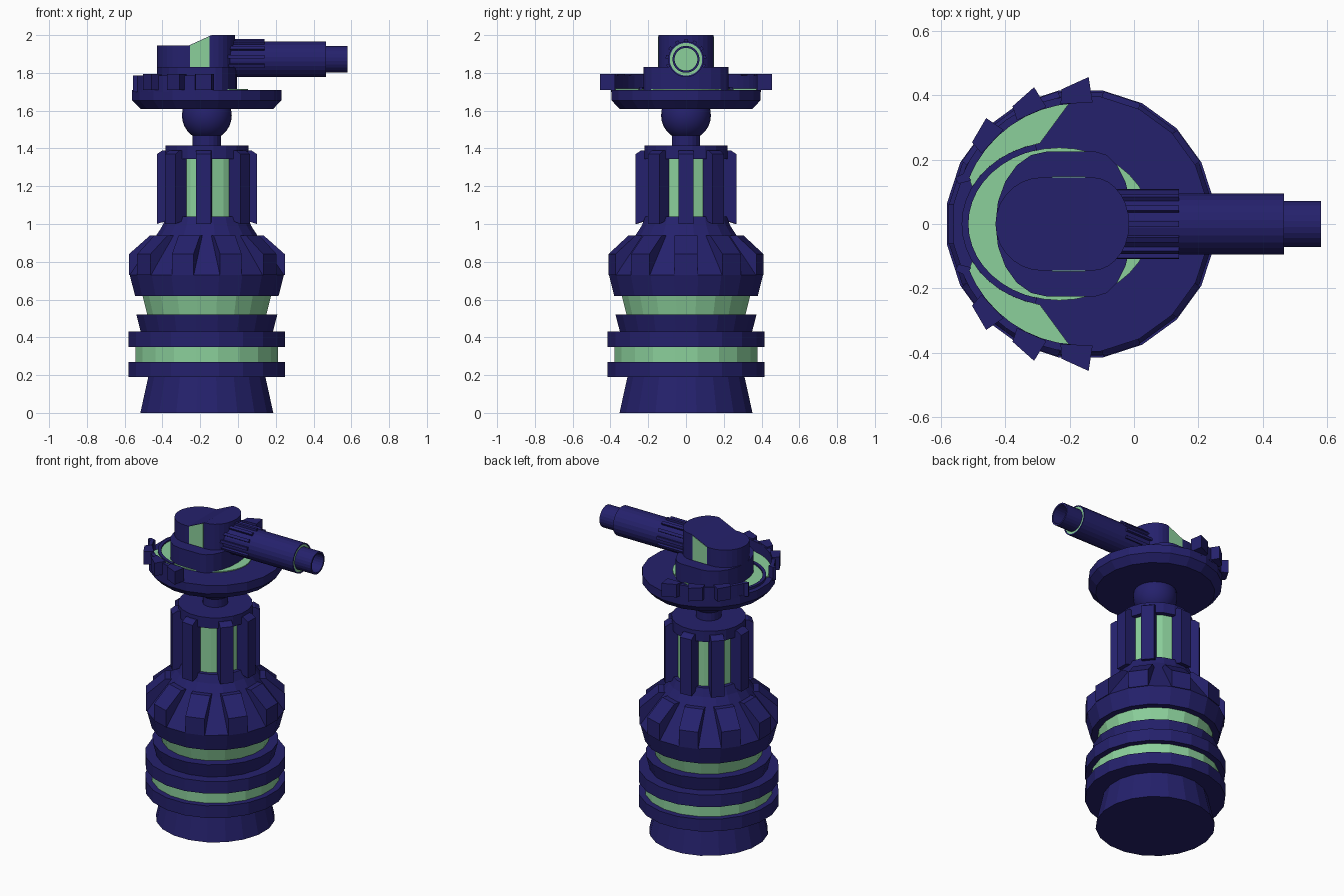
import bpy, bmesh
from math import sin, cos, pi, radians
from mathutils import Matrix, Vector

if "Cube" in bpy.data.objects:
    bpy.data.objects.remove(bpy.data.objects["Cube"])

CX = -0.165   # axis of the tower


def material(name, col):
    m = bpy.data.materials.new(name)
    m.diffuse_color = (*col, 1)
    m.use_nodes = True
    m.node_tree.nodes["Principled BSDF"].inputs["Base Color"].default_value = m.diffuse_color
    return m


NAVY = material("navy", (0.018, 0.015, 0.15))
GREEN = material("green", (0.26, 0.63, 0.33))


def finish(name, bm, mat, smooth=False):
    bmesh.ops.recalc_face_normals(bm, faces=bm.faces)
    me = bpy.data.meshes.new(name)
    bm.to_mesh(me)
    bm.free()
    me.materials.append(mat)
    for p in me.polygons:
        p.use_smooth = smooth
    ob = bpy.data.objects.new(name, me)
    bpy.context.collection.objects.link(ob)
    return ob


def lathe(name, prof, mat, n=20, matrix=Matrix.Translation((CX, 0, 0))):
    """Revolve (radius, height) points; both ends are capped."""
    bm = bmesh.new()
    k = 1 / cos(pi / n)
    rings = [[bm.verts.new(matrix @ Vector((r * k * cos((i + .5) * 2 * pi / n),
                                            r * k * sin((i + .5) * 2 * pi / n), z)))
              for i in range(n)] for r, z in prof]
    for a, b in zip(rings, rings[1:]):
        for i in range(n):
            j = (i + 1) % n
            bm.faces.new((a[i], a[j], b[j], b[i]))
    bm.faces.new(rings[0])
    bm.faces.new(rings[-1])
    return finish(name, bm, mat)


def prism(name, pts, z0, z1, mat, matrix=Matrix()):
    """Extrude a flat outline from z0 to z1."""
    bm = bmesh.new()
    lo = [bm.verts.new(matrix @ Vector((x, y, z0))) for x, y in pts]
    hi = [bm.verts.new(matrix @ Vector((x, y, z1))) for x, y in pts]
    bm.faces.new(lo)
    bm.faces.new(hi)
    for i in range(len(pts)):
        j = (i + 1) % len(pts)
        bm.faces.new((lo[i], lo[j], hi[j], hi[i]))
    return finish(name, bm, mat)


def arc(cx, rx, ry, a0, a1, n):
    return [(cx + rx * cos(radians(a0 + (a1 - a0) * i / n)),
             ry * sin(radians(a0 + (a1 - a0) * i / n))) for i in range(n + 1)]


def around(deg):
    """Radial frame: local x = outward, y = up, z = sideways."""
    stand = Matrix.Rotation(pi / 2, 4, 'X')
    return Matrix.Translation((CX, 0, 0)) @ Matrix.Rotation(radians(deg), 4, 'Z') @ stand


# stacked base
lathe("base_foot", [(.352, 0), (.31, .19)], NAVY)
lathe("lower_ring", [(.415, .19), (.415, .27)], NAVY)
lathe("lower_glow_band", [(.378, .27), (.378, .35)], GREEN)
lathe("middle_ring", [(.415, .35), (.415, .43)], NAVY)
lathe("flared_ring", [(.35, .43), (.373, .52)], NAVY)
lathe("upper_glow_band", [(.315, .52), (.34, .62)], GREEN)
lathe("shoulder", [(.38, .62), (.408, .73), (.28, .92), (.235, .99), (.215, 1.04)], NAVY)

# tapered teeth round the shoulder
for i in range(10):
    prism(f"shoulder_tooth_{i}", [(.38, .73), (.413, .73), (.413, .84), (.30, .94), (.26, .94)],
          -.06, .06, NAVY, around(36 * i))

# column with fins
lathe("column_core", [(.19, 1.04), (.19, 1.35)], GREEN)
lathe("column_cap", [(.22, 1.345), (.22, 1.415)], NAVY)
for i, a in enumerate((0, 40, 94, 137, 180, -137, -94, -40)):
    prism(f"column_fin_{i}", [(.17, 1.03), (.265, 1.0), (.265, 1.37), (.235, 1.39), (.17, 1.39)],
          -.04, .04, NAVY, around(a))

# neck and ball joint
lathe("neck", [(.075, 1.41), (.075, 1.48)], NAVY)
bm = bmesh.new()
bmesh.ops.create_uvsphere(bm, u_segments=24, v_segments=14, radius=.132,
                          matrix=Matrix.Translation((CX, 0, 1.575)))
finish("ball_joint", bm, NAVY, True)

# turning dish
lathe("dish", [(.352, 1.61), (.395, 1.655), (.395, 1.71)], NAVY)
prism("dish_glow", arc(-.232, .285, .237, 0, 350, 35), 1.70, 1.716, GREEN)
ring = arc(-.235, .30, .255, 104, 256, 18) + arc(-.232, .282, .237, 256, 104, 18)
prism("glow_border", ring, 1.70, 1.725, NAVY)

# rim guards on both sides of the dish
for s, side in ((1, "left"), (-1, "right")):
    flip = Matrix.Diagonal((1, s, 1, 1))
    prism(f"guard_glow_{side}", arc(CX, .38, .38, 95, 157, 8) + arc(-.235, .30, .255, 153, 101, 6),
          1.70, 1.718, GREEN, flip)
    prism(f"guard_wall_{side}", arc(CX, .398, .398, 93, 158, 8) + arc(CX, .375, .375, 158, 93, 8),
          1.70, 1.785, NAVY, flip)
    for i, a in enumerate((92, 114, 137)):
        tooth = Matrix.Translation((CX, 0, 0)) @ Matrix.Rotation(radians(a), 4, 'Z')
        prism(f"guard_tooth_{side}_{i}", [(.375, -.05), (.455 - .008 * i, -.04), (.42, .045), (.375, .05)],
              1.71, 1.795, NAVY, flip @ tooth)
    prism(f"guard_end_{side}", [(-.505, .135), (-.52, .16), (-.555, .145), (-.545, .125)],
          1.70, 1.785, NAVY, flip)

# turret head: rounded plan, top steps up towards the barrel
prism("head_pedestal", arc(-.12, .115, .225, -90, 90, 10) + arc(-.27, .16, .225, 90, 270, 10),
      1.70, 1.83, NAVY)
half = (arc(-.285, .145, .145, 180, 90, 7) + [(-.26, .145), (-.14, .145)]
        + arc(-.13, .115, .145, 90, 0, 7))
bm = bmesh.new()


def roof(x):
    return 1.945 + .055 * min(1, max(0, (x + .26) / .12))


cols = [[bm.verts.new((x, s * max(y, 0), z)) for s, z in
         ((1, 1.82), (1, roof(x)), (-1, roof(x)), (-1, 1.82))] for x, y in half]
for a, b in zip(cols, cols[1:]):
    for i in range(4):
        j = (i + 1) % 4
        bm.faces.new((a[i], a[j], b[j], b[i]))
bmesh.ops.remove_doubles(bm, verts=bm.verts, dist=.0001)
finish("turret_head", bm, NAVY)
prism("head_side_glow", [(-.255, 1.832), (-.15, 1.832), (-.15, 1.993), (-.255, 1.945)],
      -.147, .147, GREEN, Matrix.Rotation(pi / 2, 4, 'X'))

# hollow barrel along x
along = Matrix.Translation((0, 0, 1.872)) @ Matrix.Rotation(pi / 2, 4, 'Y')
lathe("barrel", [(.08, -.1), (.094, -.1), (.094, .465), (.086, .465), (.086, .455), (.071, .455),
                 (.071, .58), (.06, .58), (.06, .44)], NAVY, 24, along)
lathe("barrel_collar_glow", [(.086, .456), (.086, .462), (.071, .462), (.071, .456)], GREEN, 24, along)
lathe("bore_glow", [(.06, .441), (.06, .445)], GREEN, 24, along)
for i in range(9):
    m = (Matrix.Translation((0, 0, 1.872)) @ Matrix.Rotation(radians(-110 + 27.5 * i), 4, 'X'))
    prism(f"barrel_rib_{i}", [(-.07, -.009), (.14, -.009), (.14, .009), (-.07, .009)],
          .08, .108, NAVY, m)
